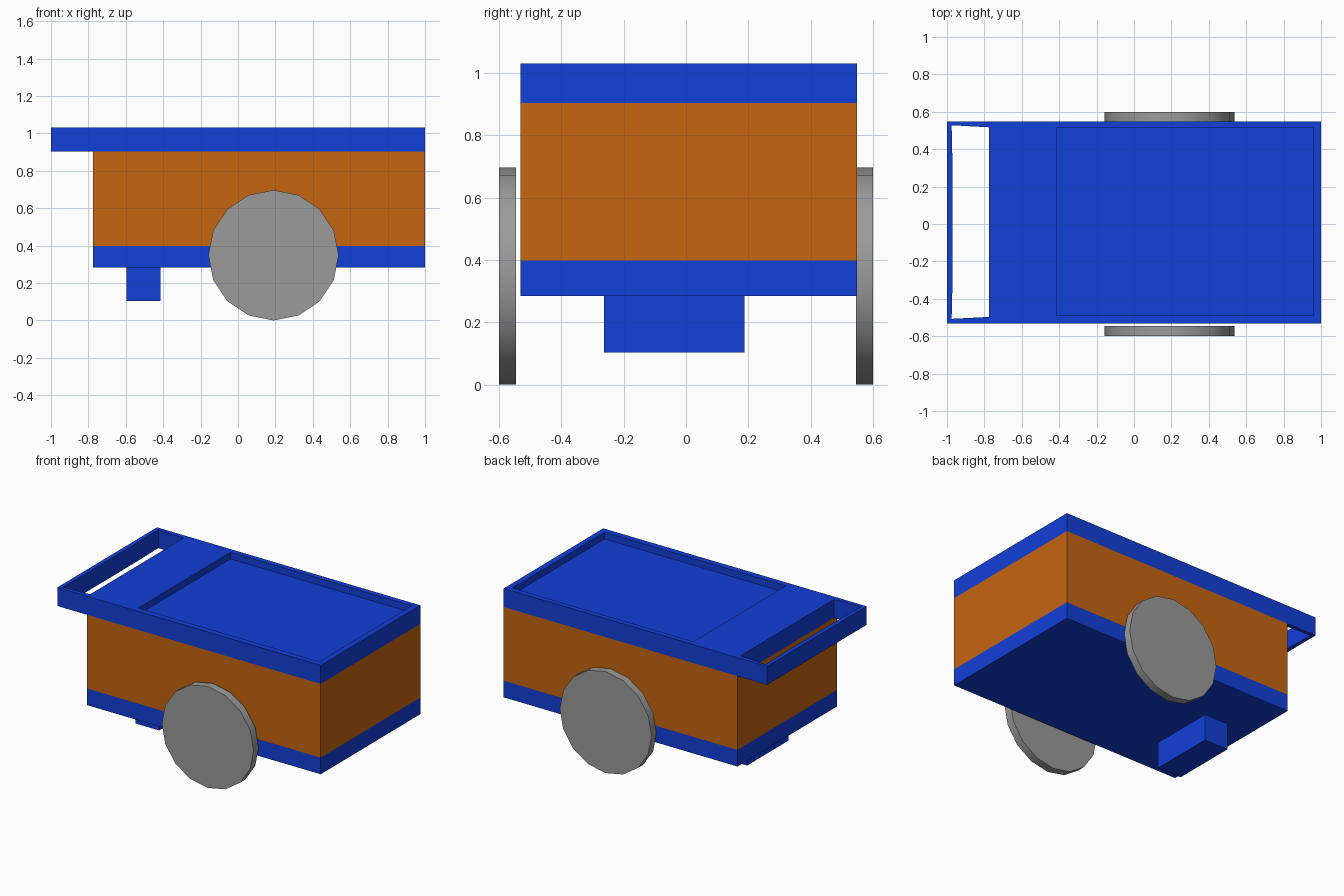
import bpy, bmesh
from math import pi

if "Cube" in bpy.data.objects:
    bpy.data.objects.remove(bpy.data.objects["Cube"])


def paint(name, rgb):
    mat = bpy.data.materials.new(name)
    mat.diffuse_color = (*rgb, 1)
    mat.use_nodes = True
    mat.node_tree.nodes["Principled BSDF"].inputs["Base Color"].default_value = mat.diffuse_color
    return mat


BLUE = paint("blue", (0.006, 0.05, 0.69))
ORANGE = paint("orange", (0.565, 0.13, 0.005))
GREY = paint("dark grey", (0.328, 0.328, 0.328))


def prism(name, outline, z0, z1, mat):
    """Extrude a flat outline from z0 up to z1."""
    bm = bmesh.new()
    base = bm.faces.new([bm.verts.new((x, y, z0)) for x, y in outline])
    top = bmesh.ops.extrude_face_region(bm, geom=[base])["geom"]
    verts = [v for v in top if isinstance(v, bmesh.types.BMVert)]
    bmesh.ops.translate(bm, verts=verts, vec=(0, 0, z1 - z0))
    bmesh.ops.recalc_face_normals(bm, faces=bm.faces)
    mesh = bpy.data.meshes.new(name)
    bm.to_mesh(mesh)
    bm.free()
    mesh.materials.append(mat)
    obj = bpy.data.objects.new(name, mesh)
    bpy.context.collection.objects.link(obj)
    return obj


def box(name, x0, x1, y0, y1, z0, z1, mat):
    return prism(name, [(x0, y0), (x1, y0), (x1, y1), (x0, y1)], z0, z1, mat)


def cut(target, cutter):
    """Subtract the cutter, then discard it."""
    cutter.hide_render = True
    mod = target.modifiers.new("cut", "BOOLEAN")
    mod.operation, mod.solver, mod.object = "DIFFERENCE", "EXACT", cutter
    bpy.context.view_layer.objects.active = target
    bpy.ops.object.modifier_apply(modifier=mod.name)
    bpy.data.objects.remove(cutter)


Y0, Y1 = -0.531, 0.549
BACK = -0.775

# Cart body: blue base, orange sides
box("base", BACK, 1, Y0, Y1, 0.284, 0.398, BLUE)
box("side_panels", BACK, 1, Y0, Y1, 0.398, 0.904, ORANGE)

# Top tray with a shallow recess and an open push handle at the left end
tray = box("top_tray_and_handle", -1, 1, Y0, Y1, 0.904, 1.031, BLUE)
cut(tray, box("recess_cutter", -0.415, 0.96, -0.489, 0.512, 0.985, 1.2, BLUE))
cut(tray, prism("handle_cutter",
                [(-0.975, -0.507), (BACK, -0.497), (BACK, 0.517), (-0.975, 0.528),
                 (-0.97, 0.3), (-0.97, -0.3)],
                0.8, 1.2, BLUE))

# Support foot
box("support_foot", -0.595, -0.415, -0.263, 0.187, 0.104, 0.284, BLUE)

# Pair of 16-sided wheels
for name, side in (("front_wheel", -1), ("back_wheel", 1)):
    bpy.ops.mesh.primitive_cylinder_add(
        vertices=16, radius=0.3485, depth=0.055,
        location=(0.19, side * 0.5725, 0.3485), rotation=(pi / 2, 0, 0))
    wheel = bpy.context.object
    wheel.name = name
    wheel.data.materials.append(GREY)
    bpy.ops.object.shade_smooth_by_angle(angle=pi / 6)
